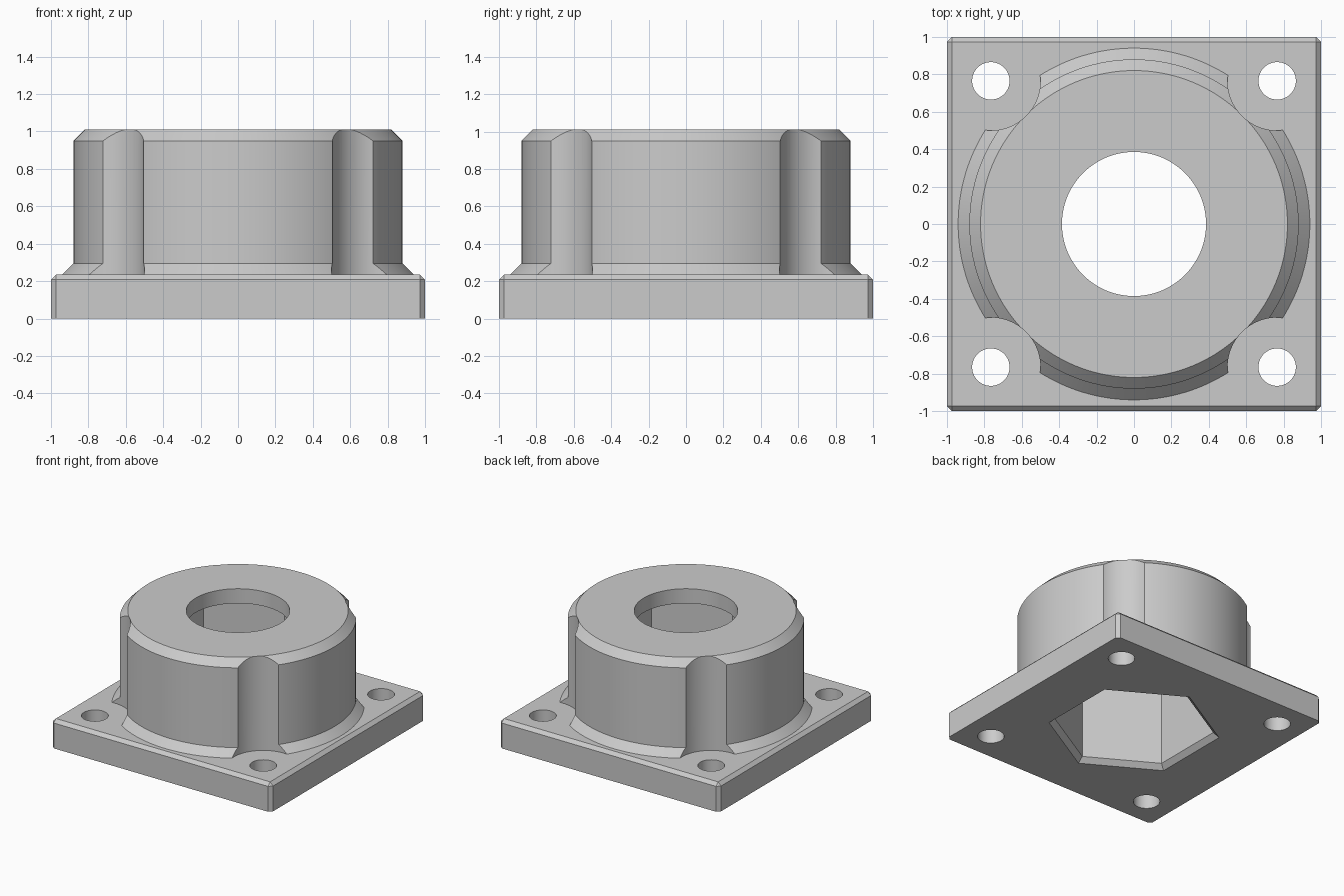
import bpy, bmesh
from math import cos, sin, pi, radians

cube = bpy.data.objects.get("Cube")
if cube:
    bpy.data.objects.remove(cube, do_unlink=True)

grey = bpy.data.materials.new("light_grey")
grey.use_nodes = True
colour = (0.6, 0.6, 0.6, 1)
grey.diffuse_color = colour
grey.node_tree.nodes["Principled BSDF"].inputs["Base Color"].default_value = colour

PLATE_TOP = 0.235
HEIGHT = 1.01
BOLT = 0.765
CHAMFER = 0.027
CORNERS = [(sx * BOLT, sy * BOLT) for sx in (-1, 1) for sy in (-1, 1)]


def finish(bm, name):
    bmesh.ops.recalc_face_normals(bm, faces=bm.faces)
    mesh = bpy.data.meshes.new(name)
    bm.to_mesh(mesh)
    bm.free()
    obj = bpy.data.objects.new(name, mesh)
    bpy.context.collection.objects.link(obj)
    mesh.materials.append(grey)
    return obj


def lathe(name, profile, segments=128, centre=(0, 0), start=0.0):
    """Closed solid from (radius, z) rings, capped at both ends."""
    bm = bmesh.new()
    rings = []
    for r, z in profile:
        angles = [start + 2 * pi * i / segments for i in range(segments)]
        rings.append([bm.verts.new((centre[0] + r * cos(a), centre[1] + r * sin(a), z))
                      for a in angles])
    for low, high in zip(rings, rings[1:]):
        for i in range(segments):
            j = (i + 1) % segments
            bm.faces.new((low[i], low[j], high[j], high[i]))
    bm.faces.new(rings[0][::-1])
    bm.faces.new(rings[-1])
    return finish(bm, name)


def combine(target, tool, operation="DIFFERENCE"):
    """Apply a boolean and discard the tool."""
    mod = target.modifiers.new(tool.name, "BOOLEAN")
    mod.operation = operation
    mod.solver = "EXACT"
    mod.object = tool
    bpy.context.view_layer.objects.active = target
    bpy.ops.object.modifier_apply(modifier=mod.name)
    bpy.data.objects.remove(tool, do_unlink=True)


# Square plate, chamfered on the upright and top edges
bm = bmesh.new()
bmesh.ops.create_cube(bm, size=2)
for v in bm.verts:
    v.co.z = PLATE_TOP if v.co.z > 0 else 0
edges = [e for e in bm.edges if max(v.co.z for v in e.verts) > 0]
bmesh.ops.bevel(bm, geom=edges, offset=CHAMFER, segments=1, affect="EDGES")
housing = finish(bm, "flanged_housing")

# Round boss with flared foot and chamfered rim
boss = lathe("boss", [(0.94, 0.1), (0.94, PLATE_TOP), (0.88, 0.295),
                      (0.88, 0.95), (0.82, HEIGHT)])

# Corner reliefs that clear the bolt heads
for c in CORNERS:
    combine(boss, lathe("relief", [(0.265, 0.05), (0.265, 1.2)], 96, c))
combine(housing, boss, "UNION")

# Bolt holes
for c in CORNERS:
    combine(housing, lathe("bolt_hole", [(0.1, -0.1), (0.1, 0.4)], 64, c))

# Hexagonal pocket from below with chamfered mouth
combine(housing, lathe("hex_pocket", [(0.694, -0.04), (0.606, 0.04), (0.606, 0.89)],
                       6, start=radians(30)))

# Round opening in the top
combine(housing, lathe("top_opening", [(0.385, 0.8), (0.385, 1.2)]))

# Smooth round walls, keep the hard edges
bpy.ops.object.select_all(action="DESELECT")
housing.select_set(True)
bpy.context.view_layer.objects.active = housing
bpy.ops.object.shade_smooth_by_angle(angle=radians(25))
